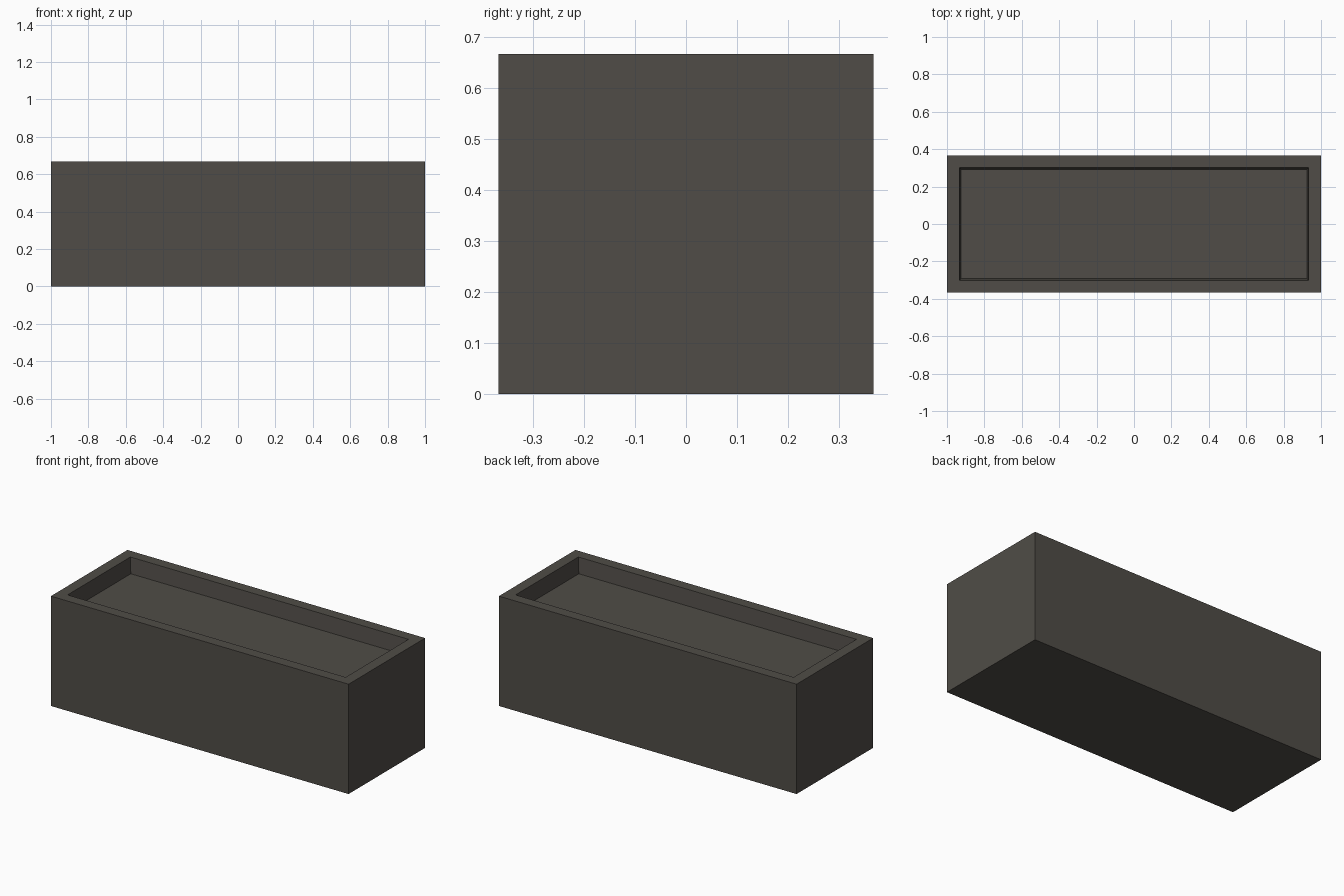
import bpy
import bmesh

cube = bpy.data.objects.get("Cube")
if cube:
    bpy.data.objects.remove(cube, do_unlink=True)

WIDTH, DEPTH, HEIGHT = 2.0, 0.734, 0.667
RIM = 0.093      # width of the flat rim
TAPER = 0.015    # inward lean of the recess walls
RECESS = 0.095   # depth of the recess

# Dark stone colour
stone = bpy.data.materials.new("dark_stone")
stone.use_nodes = True
colour = (0.08, 0.073, 0.063, 1.0)
stone.diffuse_color = colour
bsdf = stone.node_tree.nodes["Principled BSDF"]
bsdf.inputs["Base Color"].default_value = colour
bsdf.inputs["Roughness"].default_value = 0.9

# Solid block
bm = bmesh.new()
bmesh.ops.create_cube(bm, size=1.0)
bmesh.ops.scale(bm, vec=(WIDTH, DEPTH, HEIGHT), verts=bm.verts)
bmesh.ops.translate(bm, vec=(0, 0, HEIGHT / 2), verts=bm.verts)

# Rim, then a shallow recess with slightly leaning walls
bm.normal_update()
top = max(bm.faces, key=lambda f: f.calc_center_median().z)
bmesh.ops.inset_region(bm, faces=[top], thickness=RIM)
bmesh.ops.inset_region(bm, faces=[top], thickness=TAPER)
bmesh.ops.translate(bm, vec=(0, 0, -RECESS), verts=top.verts)
bmesh.ops.recalc_face_normals(bm, faces=bm.faces)

mesh = bpy.data.meshes.new("planter_box")
bm.to_mesh(mesh)
bm.free()
mesh.materials.append(stone)
planter = bpy.data.objects.new("planter_box", mesh)
bpy.context.collection.objects.link(planter)
